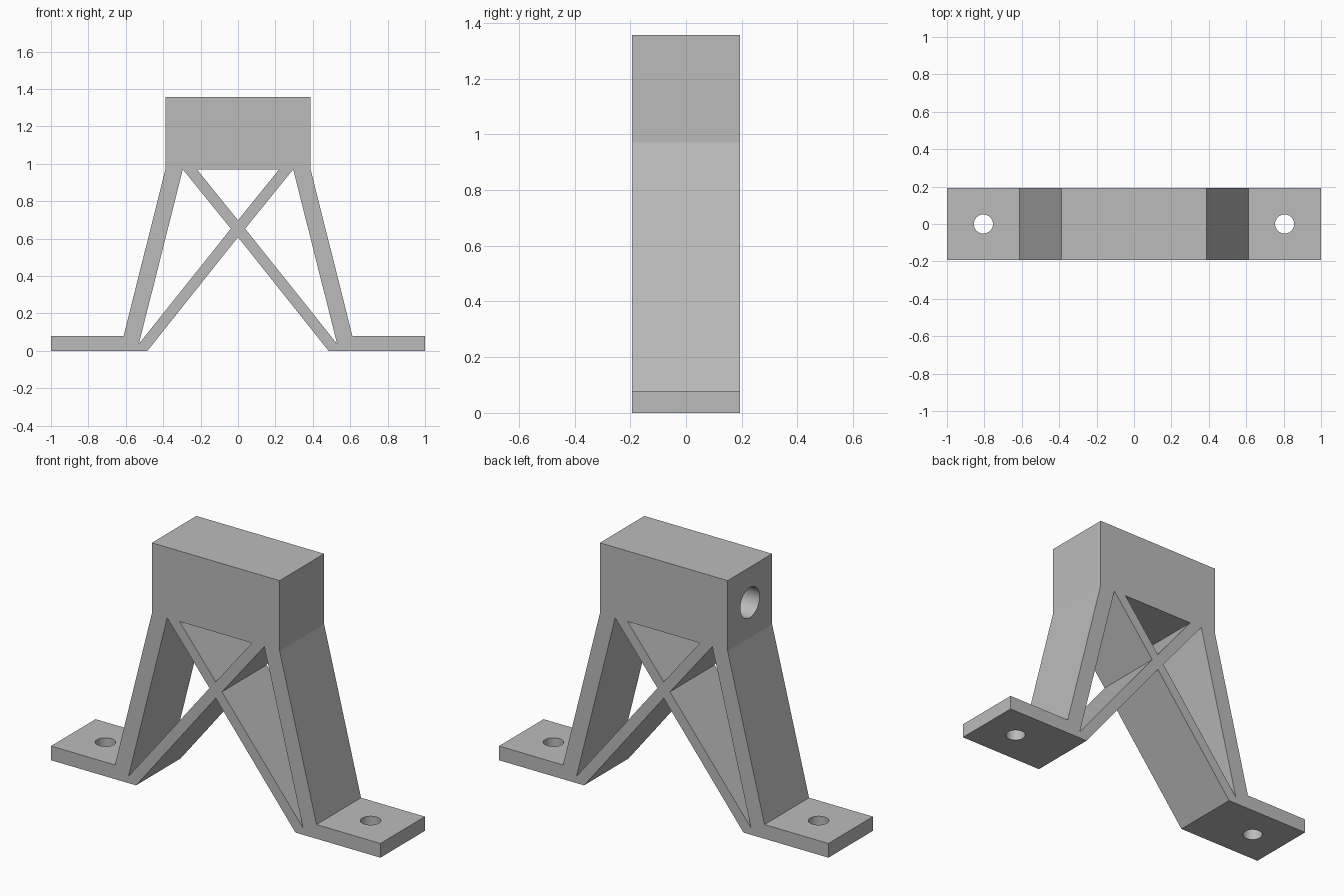
import bpy, bmesh
from math import pi, radians
from mathutils import Matrix

if "Cube" in bpy.data.objects:
    bpy.data.objects.remove(bpy.data.objects["Cube"])

HALF_DEPTH = 0.193

grey = bpy.data.materials.new("Light grey")
grey.use_nodes = True
colour = (0.5, 0.5, 0.5, 1)
grey.diffuse_color = colour
grey.node_tree.nodes["Principled BSDF"].inputs["Base Color"].default_value = colour


def make_object(name, bm):
    bmesh.ops.recalc_face_normals(bm, faces=bm.faces)
    mesh = bpy.data.meshes.new(name)
    bm.to_mesh(mesh)
    bm.free()
    mesh.materials.append(grey)
    obj = bpy.data.objects.new(name, mesh)
    bpy.context.collection.objects.link(obj)
    return obj


def prism(name, points, half):
    """Extrude an (x, z) outline along y."""
    bm = bmesh.new()
    face = bm.faces.new([bm.verts.new((x, -half, z)) for x, z in points])
    new = bmesh.ops.extrude_face_region(bm, geom=[face])["geom"]
    moved = [v for v in new if isinstance(v, bmesh.types.BMVert)]
    bmesh.ops.translate(bm, verts=moved, vec=(0, 2 * half, 0))
    return make_object(name, bm)


def cylinder(name, radius, length, matrix):
    bm = bmesh.new()
    bmesh.ops.create_cone(bm, cap_ends=True, segments=64, radius1=radius,
                          radius2=radius, depth=length, matrix=matrix)
    return make_object(name, bm)


def mirrored(points):
    return [(-x, z) for x, z in reversed(points)]


# Outline: feet, sloping legs, top block and the underside of the braces
left_half = [(0.484, 0), (1, 0), (1, 0.078), (0.612, 0.078),
             (0.388, 0.97), (0.388, 1.357)]
bracket = prism("bracket_frame", left_half + mirrored(left_half) + [(0, 0.608)],
                HALF_DEPTH)

# Triangular openings between the legs and crossed braces
side_window = [(0.295, 0.97), (0.038, 0.653), (0.53, 0.037)]
cutters = [prism("window_cutter", p, 0.4) for p in (
    [(-0.22, 0.97), (0, 0.698), (0.22, 0.97)],
    side_window, mirrored(side_window))]

# Bolt holes through the feet
for side in (-1, 1):
    cutters.append(cylinder("bolt_hole_cutter", 0.051, 0.4,
                            Matrix.Translation((side * 0.805, 0, 0))))

# Blind bore in one end of the top block
cutters.append(cylinder("bore_cutter", 0.083, 1.2,
                        Matrix.Translation((-0.388, 0, 1.163)) @ Matrix.Rotation(pi / 2, 4, "Y")))

bpy.ops.object.select_all(action="DESELECT")
bpy.context.view_layer.objects.active = bracket
bracket.select_set(True)
for cutter in cutters:
    cutter.hide_render = True
    cut = bracket.modifiers.new("cut", "BOOLEAN")
    cut.operation = "DIFFERENCE"
    cut.solver = "EXACT"
    cut.object = cutter
    bpy.ops.object.modifier_apply(modifier=cut.name)
for cutter in cutters:
    bpy.data.objects.remove(cutter)

# Round bores shade smoothly, flat faces keep crisp edges
bpy.ops.object.shade_smooth_by_angle(angle=radians(10))
